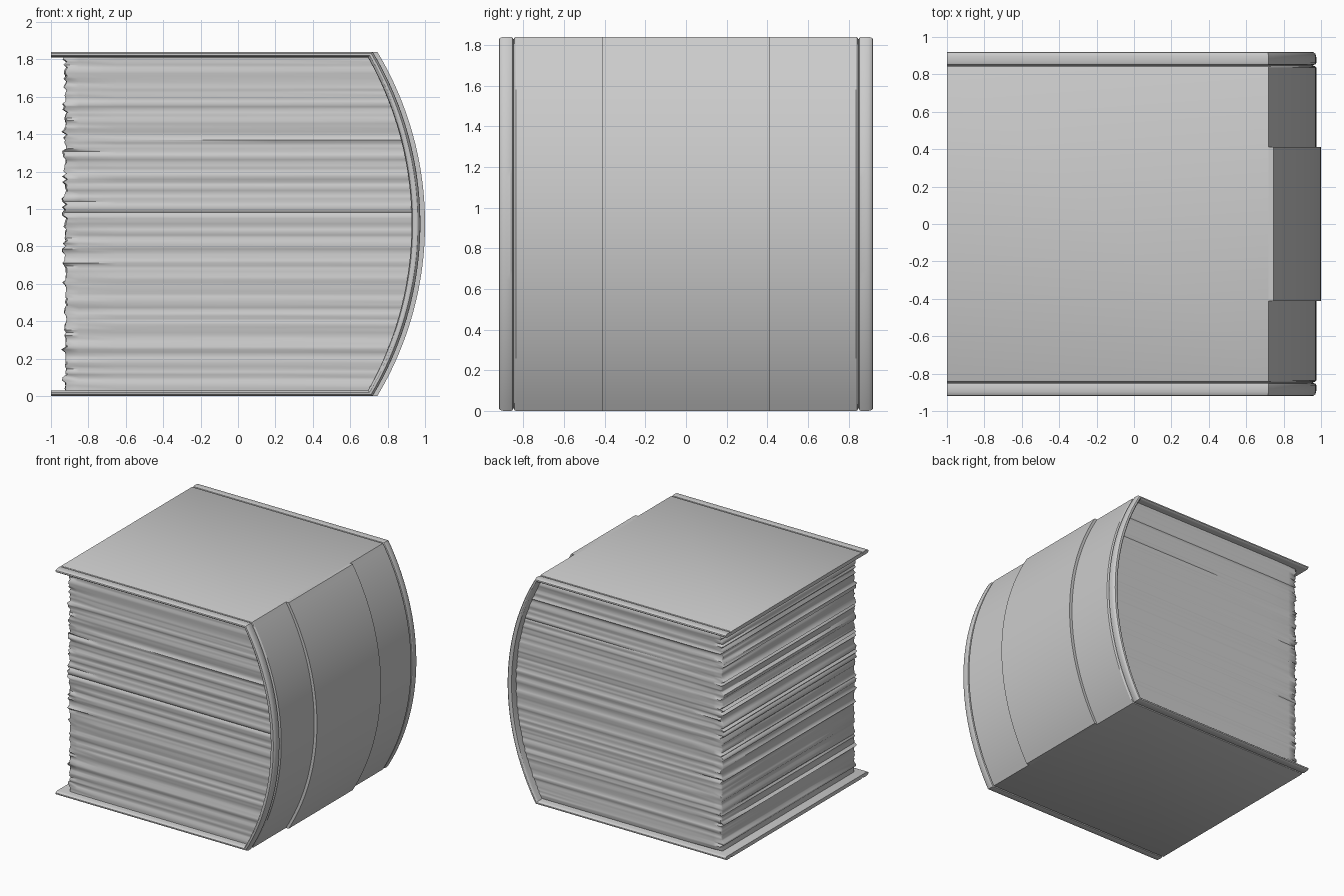
import bpy, bmesh, math, random

if "Cube" in bpy.data.objects:
    bpy.data.objects.remove(bpy.data.objects["Cube"])

random.seed(4)
MID = 0.92          # half height of the book


def arc_x(z, end_x, mid_x, half):
    """x of a circular arc bulging to +x, at height z."""
    s = mid_x - end_x
    r = (half * half + s * s) / (2 * s)
    return mid_x - r + math.sqrt(max(r * r - (z - MID) ** 2, 0))


def make(name, rings, closed_ends=True, angle=30):
    """Skin a list of equal closed rings into one smooth object."""
    bm = bmesh.new()
    vs = [[bm.verts.new(p) for p in ring] for ring in rings]
    n = len(vs[0])
    for a, b in zip(vs, vs[1:]):
        for i in range(n):
            j = (i + 1) % n
            bm.faces.new((a[i], a[j], b[j], b[i]))
    if closed_ends:
        bm.faces.new(vs[0][::-1])
        bm.faces.new(vs[-1])
    bmesh.ops.recalc_face_normals(bm, faces=bm.faces)
    me = bpy.data.meshes.new(name)
    bm.to_mesh(me)
    bm.free()
    ob = bpy.data.objects.new(name, me)
    bpy.context.collection.objects.link(ob)
    bpy.ops.object.select_all(action='DESELECT')
    ob.select_set(True)
    bpy.context.view_layer.objects.active = ob
    bpy.ops.object.shade_smooth_by_angle(angle=math.radians(angle))
    return ob


# Cover path: pairs of inner and outer points, top board - spine - bottom board
N = 40
path = [((-1, 1.81), (-1, 1.84))]
for i in range(N + 1):
    f = 1 - 2 * i / N
    zi, zo = MID + 0.89 * f, MID + 0.92 * f
    path.append(((arc_x(zi, 0.695, 0.928, 0.89), zi),
                 (arc_x(zo, 0.72, 0.975, 0.92), zo)))
path.append(((-1, 0.03), (-1, 0.0)))

# Cover cross-section (y, thickness fraction): rounded bead and groove at both edges
half = [(0.895, 0), (0.911, 0.12), (0.919, 0.35), (0.92, 0.5), (0.918, 0.7),
        (0.91, 0.88), (0.897, 0.98), (0.885, 1), (0.862, 1), (0.854, 0.9),
        (0.848, 0.55), (0.842, 0.9), (0.836, 1)]
section = half + [(-y, t) for y, t in reversed(half)]
make("cover", [[(a[0] + (b[0] - a[0]) * t, y, a[1] + (b[1] - a[1]) * t)
                for y, t in section] for a, b in path])

# Raised band around the middle of the spine
rings = []
for i in range(N + 1):
    z = 2 * MID * i / N
    x = arc_x(z, 0.72, 0.975, 0.92)
    rings.append([(x - 0.012, -0.412, z), (x + 0.025, -0.412, z),
                  (x + 0.025, 0.412, z), (x - 0.012, 0.412, z)])
make("spine_band", rings)

# Page block: many thin layers with slightly uneven edges
LAYERS = 120
rings = []
for i in range(LAYERS + 1):
    z = 0.025 + 1.79 * i / LAYERS
    back = arc_x(z, 0.70, 0.935, 0.895)
    fore = -0.92 + random.choice((0, 0, -0.006, -0.012, -0.02)) + random.uniform(-.003, .003)
    sides = []
    for s in (-1, 1):
        d = 0.86 + random.uniform(-0.006, 0.006)
        e = d + random.uniform(-0.012, 0.006)
        sides.append([(back, s * d, z), (0.2, s * d, z), (-0.65, s * d, z),
                      (-0.85, s * (d + e) / 2, z), (fore + 0.008, s * e, z)])
    f2 = fore + random.uniform(-0.004, 0.004)
    rings.append(sides[0] + [(fore, -0.845, z), (f2, -0.3, z), (f2, 0.3, z), (fore, 0.845, z)]
                 + sides[1][::-1])
make("pages", rings, angle=60)
